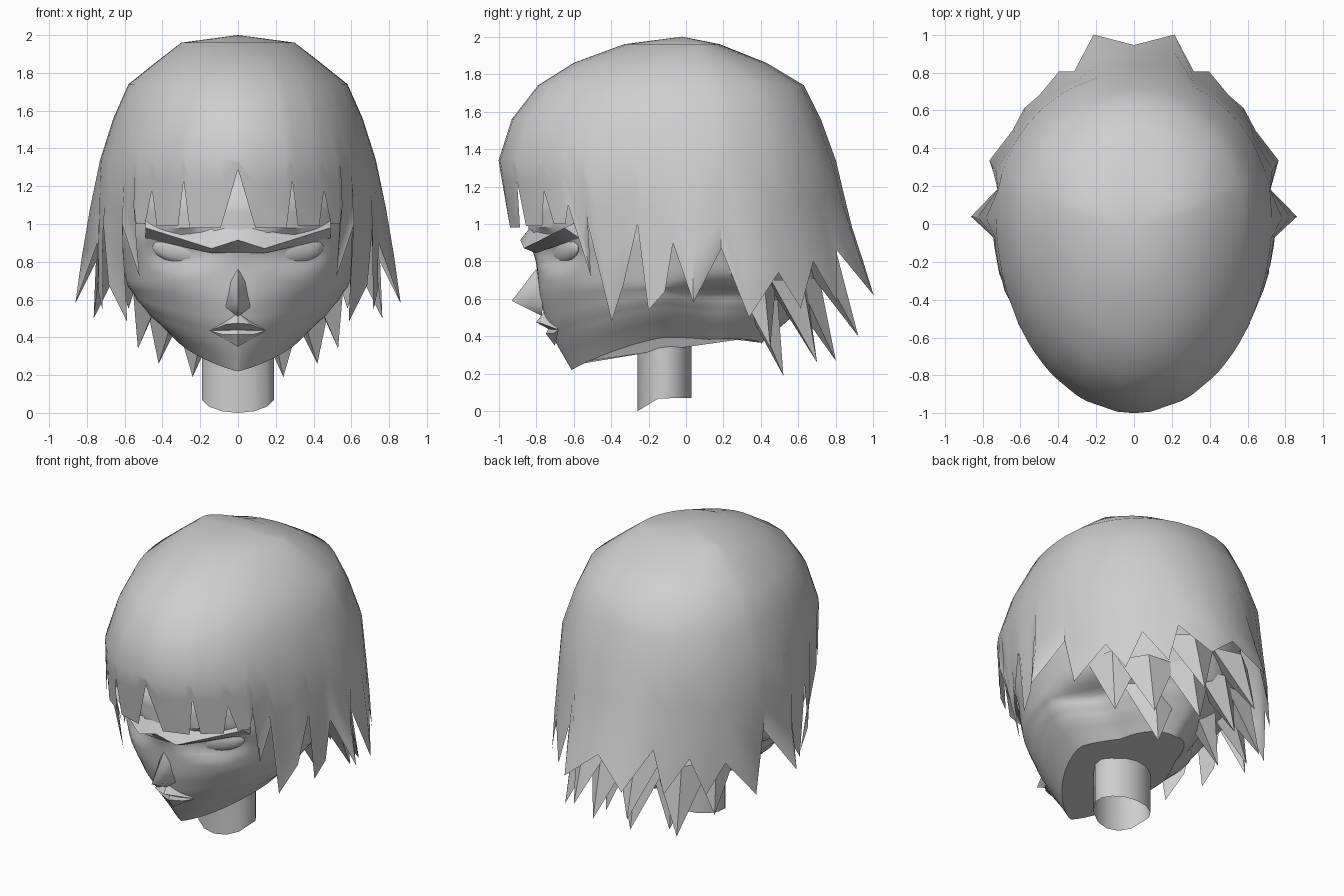
import bpy
import bmesh
from math import sin, cos, pi, radians, sqrt
from mathutils import Vector, Matrix

default_cube = bpy.data.objects.get("Cube")
if default_cube:
    bpy.data.objects.remove(default_cube, do_unlink=True)

# One plain grey for everything
grey = bpy.data.materials.new("plain_grey")
grey.use_nodes = True
colour = (0.62, 0.62, 0.62, 1)
grey.diffuse_color = colour
grey.node_tree.nodes["Principled BSDF"].inputs["Base Color"].default_value = colour


def finish(name, bm, angle=40):
    bmesh.ops.recalc_face_normals(bm, faces=bm.faces[:])
    mesh = bpy.data.meshes.new(name)
    bm.to_mesh(mesh)
    bm.free()
    mesh.materials.append(grey)
    obj = bpy.data.objects.new(name, mesh)
    bpy.context.collection.objects.link(obj)
    bpy.ops.object.select_all(action='DESELECT')
    obj.select_set(True)
    bpy.context.view_layer.objects.active = obj
    bpy.ops.object.shade_smooth_by_angle(angle=radians(angle))


def clamp(value):
    return max(0, min(1, value))


def lookup(table, z):
    """Linear interpolation of the rows of a table, keyed on height."""
    if z <= table[0][0]:
        return table[0][1:]
    for low, high in zip(table, table[1:]):
        if z <= high[0]:
            k = (z - low[0]) / (high[0] - low[0])
            return [a + (b - a) * k for a, b in zip(low[1:], high[1:])]
    return table[-1][1:]


def oval(angle, width, front, back, centre):
    """Point on an egg-shaped ring; angle zero faces the front."""
    depth = centre - front if cos(angle) > 0 else back - centre
    return width * sin(angle), centre - depth * cos(angle)


def loft(bm, rings):
    count = len(rings[0])
    for a, b in zip(rings, rings[1:]):
        for i in range(count):
            j = (i + 1) % count
            bm.faces.new((a[i], a[j], b[j], b[i]))


def mirrored_faces(name, points, faces, angle=40):
    """Small part given for one side and mirrored to the other."""
    bm = bmesh.new()
    for side in (1, -1):
        verts = [bm.verts.new((side * x, y, z)) for x, y, z in points]
        for face in faces:
            bm.faces.new([verts[i] for i in face])
    bmesh.ops.remove_doubles(bm, verts=bm.verts[:], dist=0.001)
    finish(name, bm, angle)


# Hair shell: height, half width, front, back
hair_form = [
    (0.45, 0.74, -0.84, 0.95),
    (0.62, 0.75, -0.88, 0.94),
    (1.0, 0.75, -0.95, 0.85),
    (1.34, 0.73, -1.0, 0.80),
    (1.56, 0.66, -0.93, 0.72),
    (1.74, 0.58, -0.79, 0.63),
    (1.86, 0.43, -0.6, 0.43),
    (1.96, 0.3, -0.33, 0.18),
]
# Lower edge of the hair: degrees round from the front, height
hair_edge = [
    (0, 1.29), (7, 0.98), (20, 0.98), (23, 1.23), (25, 0.99), (35, 0.99),
    (38, 1.18), (41, 1.0), (46, 1.0), (48, 1.1), (50, 0.72), (55, 1.0),
    (58, 0.48), (66, 0.68), (72, 1.0), (74, 0.54), (80, 0.64), (83, 0.9),
    (89, 0.58), (100, 0.87), (107, 0.5),
    (121, 0.74), (129, 0.55), (138, 0.8), (148, 0.58), (155, 0.86),
    (165, 0.62), (180, 0.8),
]
# Locks that lean outward or inward as they fall
lean = {50: -0.12, 58: -0.06, 89: 0.15, 100: -0.05, 107: 0.07, 165: 0.13, 180: 0.09}
edge = hair_edge + [(360 - a, z) for a, z in hair_edge[-2:0:-1]]
crown_levels = [row[0] for row in hair_form[:2:-1]]
bm = bmesh.new()
rings = []
for level in range(len(crown_levels) + 3):
    ring = []
    for degrees, tip in edge:
        if level < len(crown_levels):
            z = crown_levels[level]
        else:
            step = (level - len(crown_levels) + 1) / 3
            z = crown_levels[-1] + (tip - crown_levels[-1]) * step
        x, y = oval(radians(degrees), *lookup(hair_form, z), 0.05)
        push = lean.get(min(degrees, 360 - degrees), 0) * max(0, crown_levels[-1] - z)
        out = Vector((x, y, 0)).normalized() * push
        ring.append(bm.verts.new((x + out.x, y + out.y, z)))
    rings.append(ring)
loft(bm, rings)
crown = bm.verts.new((0, -0.02, 2))
for i, vert in enumerate(rings[0]):
    bm.faces.new((crown, vert, rings[0][(i + 1) % len(edge)]))
finish("hair_shell", bm, 50)

# Under layer of solid pointed locks at the nape: tips for one side
nape_tips = [(0.24, 0.52, 0.19), (0.53, 0.45, 0.34), (0.42, 0.7, 0.26),
             (0.14, 0.8, 0.27), (0.2, 0.92, 0.4)]
bm = bmesh.new()
for side in (1, -1):
    for x, y, z in nape_tips:
        tip = Vector((side * x, y, z))
        root = Vector((tip.x * 0.85, y * 0.78, z + 0.44))
        out = Vector((tip.x, y, 0)).normalized()
        across = Vector((-out.y, out.x, 0))
        base = [bm.verts.new(root + d) for d in
                (out * 0.09, across * 0.18, out * -0.14, across * -0.18)]
        point = bm.verts.new(tip)
        bm.faces.new(base)
        for i in range(4):
            bm.faces.new((base[i], base[(i + 1) % 4], point))
finish("nape_locks", bm, 20)

# Head: height, half width, front, back
head_form = [
    (0.22, 0.34, -0.61, 0.40),
    (0.34, 0.48, -0.68, 0.52),
    (0.46, 0.54, -0.74, 0.62),
    (0.60, 0.57, -0.78, 0.70),
    (0.80, 0.62, -0.80, 0.72),
    (0.92, 0.65, -0.84, 0.72),
    (1.1, 0.65, -0.84, 0.70),
    (1.5, 0.5, -0.6, 0.5),
]
segments = 64
bm = bmesh.new()
rings = []
for level in range(30):
    height = 0.22 + level * 0.04
    width, front, back = lookup(head_form, height)
    fade = clamp(1 - (height - 0.22) / 0.45)
    ring = []
    for i in range(segments):
        angle = 2 * pi * i / segments
        x, y = oval(angle, width, front, back, -0.05)
        # Pointed chin, and a narrow throat behind the jaw
        if y < -0.05:
            x *= abs(sin(angle)) ** (0.45 * fade)
        x *= 1 - 0.3 * clamp((y + 0.12) / 0.25) * clamp((0.72 - height) / 0.15)
        # Eye sockets pressed into the face
        dent = 1 - ((abs(x) - 0.29) / 0.2) ** 2 - ((height - 0.87) / 0.11) ** 2
        if y < 0 and dent > 0:
            y += 0.05 * sqrt(dent)
        # Jaw line rises to the sides and the back
        z = height + fade * (0.2 * abs(x) + 0.35 * x * x + 0.14 * (y - front))
        ring.append(bm.verts.new((x, y, z)))
    rings.append(ring)
loft(bm, rings)
bm.faces.new(rings[0])
bm.faces.new(rings[-1])
finish("head", bm, 35)

# Eyes, set nearly flush in the sockets
bm = bmesh.new()
for side in (1, -1):
    place = (Matrix.Translation((side * 0.29, -0.648, 0.865))
             @ Matrix.Rotation(side * radians(24), 4, 'Z')
             @ Matrix.Rotation(side * radians(-5), 4, 'Y')
             @ Matrix.Diagonal((0.18, 0.04, 0.075, 1)))
    bmesh.ops.create_uvsphere(bm, u_segments=16, v_segments=10, radius=1, matrix=place)
finish("eyes", bm)

# Frowning brow with an overhanging lower face
brow = [(0, -0.885, 0.915), (0.14, -0.865, 0.87), (0.49, -0.65, 0.98),
        (0, -0.82, 0.85), (0.14, -0.8, 0.845), (0.49, -0.57, 0.925),
        (0, -0.8, 1.02), (0.14, -0.79, 1.03), (0.49, -0.54, 1.03)]
mirrored_faces("brow", brow, [(0, 1, 4, 3), (1, 2, 5, 4), (0, 6, 7, 1), (1, 7, 8, 2), (2, 8, 5)])

# Nose with a sharp tip
nose = [(0, -0.8, 0.76), (0, -0.93, 0.59), (0, -0.77, 0.51),
        (0.065, -0.765, 0.56), (0.035, -0.84, 0.57), (0.04, -0.78, 0.7)]
mirrored_faces("nose", nose, [(0, 1, 5), (1, 4, 5), (4, 3, 5), (1, 2, 4), (2, 3, 4)], 60)

# Lips: the upper lip overhangs the mouth line
lips = [(0, -0.76, 0.53), (0, -0.8, 0.475), (0.06, -0.775, 0.47),
        (0.15, -0.68, 0.435), (0, -0.735, 0.44), (0, -0.748, 0.415),
        (0.08, -0.71, 0.415), (0, -0.7, 0.35)]
mirrored_faces("lips", lips, [(0, 1, 2), (0, 2, 3), (1, 4, 3, 2), (4, 5, 6, 3), (5, 7, 6), (6, 7, 3)], 30)

# Neck, open below with a sloping front cut
bm = bmesh.new()
rings = []
for top in (False, True):
    ring = []
    for i in range(14):
        x, y = oval(2 * pi * i / 14, 0.195, -0.26, 0.03, -0.115)
        z = 0.45 if top else min(0.07, (y + 0.26) * 0.6)
        ring.append(bm.verts.new((x, y, z)))
    rings.append(ring)
loft(bm, rings)
finish("neck", bm)
